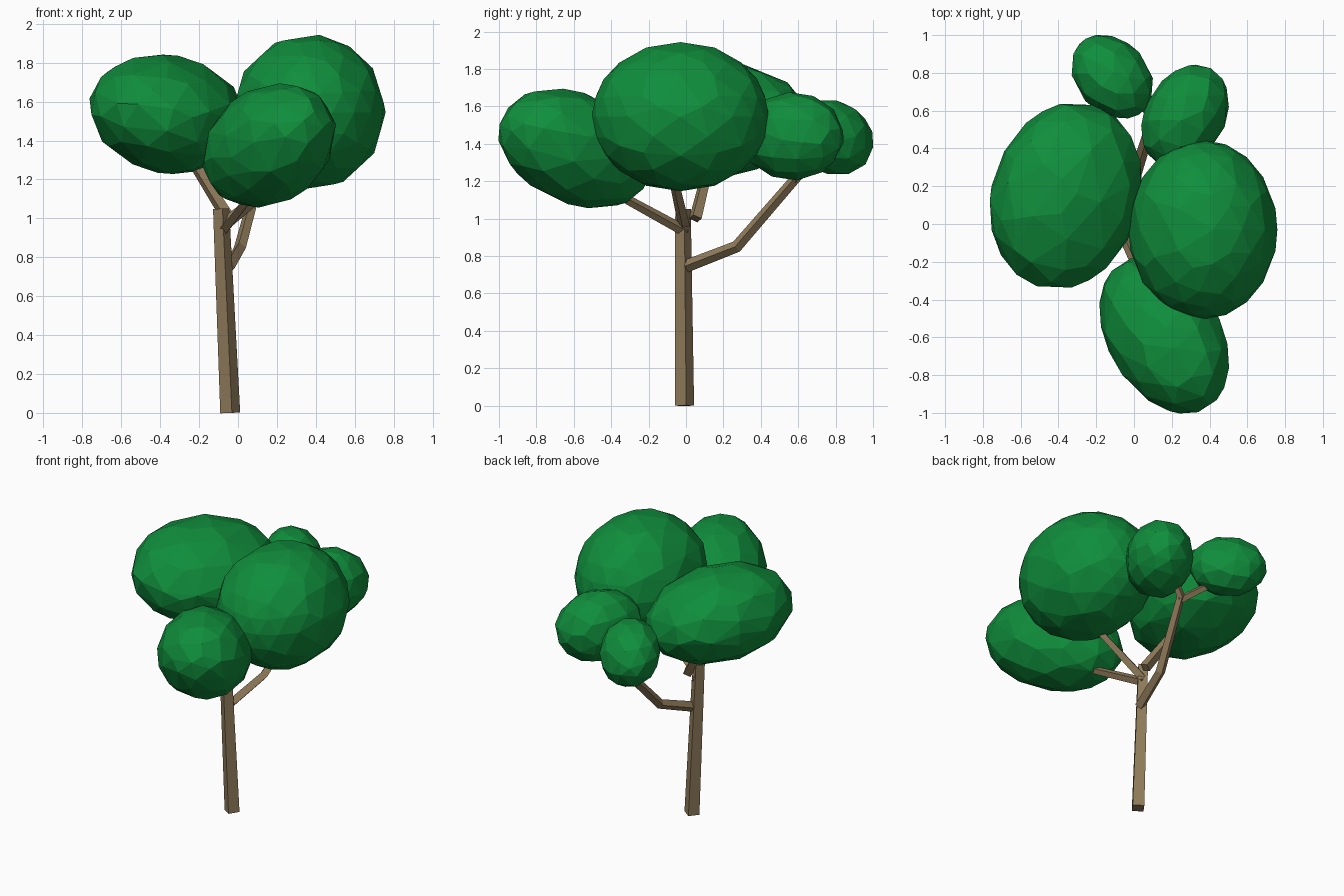
import bpy
import bmesh
from mathutils import Matrix

cube = bpy.data.objects.get("Cube")
if cube:
    bpy.data.objects.remove(cube, do_unlink=True)


def material(name, colour):
    mat = bpy.data.materials.new(name)
    mat.use_nodes = True
    mat.diffuse_color = colour
    mat.node_tree.nodes["Principled BSDF"].inputs["Base Color"].default_value = colour
    return mat


green = material("leaf green", (0.005, 0.27, 0.045, 1))
brown = material("bark brown", (0.28, 0.2, 0.105, 1))


def limb(name, *points):
    """Four-sided tapering limb; each point is x, y, z, radius."""
    curve = bpy.data.curves.new(name, "CURVE")
    curve.dimensions = "3D"
    curve.bevel_depth = 1
    curve.bevel_resolution = 0
    curve.use_fill_caps = True
    spline = curve.splines.new("POLY")
    spline.points.add(len(points) - 1)
    for knot, (x, y, z, radius) in zip(spline.points, points):
        knot.co = (x, y, z, 1)
        knot.radius = radius
    spline.use_smooth = False
    curve.materials.append(brown)
    obj = bpy.data.objects.new(name, curve)
    bpy.context.collection.objects.link(obj)
    bpy.ops.object.select_all(action="DESELECT")
    obj.select_set(True)
    bpy.context.view_layer.objects.active = obj
    bpy.ops.object.convert(target="MESH")


def crown(name, centre, radii, lean=(0, 0, 0), detail=0.5):
    """Faceted leaf ball; lean slants it in xy, xz and yz."""
    (rx, ry, rz), (xy, xz, yz) = radii, lean
    shape = Matrix(((rx, 0, 0), (xy, ry, 0), (xz, yz, rz))).to_4x4()
    bm = bmesh.new()
    bmesh.ops.create_icosphere(bm, subdivisions=3, radius=1.01, matrix=shape)
    mesh = bpy.data.meshes.new(name)
    bm.to_mesh(mesh)
    bm.free()
    mesh.materials.append(green)
    obj = bpy.data.objects.new(name, mesh)
    obj.location = centre
    bpy.context.collection.objects.link(obj)
    facets = obj.modifiers.new("facets", "DECIMATE")
    facets.ratio = detail


# Trunk and branches
limb("trunk", (-0.04, -0.008, 0, 0.052), (-0.087, -0.016, 1.05, 0.042))
limb("front_branch", (-0.08, 0, 0.93, 0.03), (0.1, -0.42, 1.16, 0.024))
limb("right_branch", (-0.08, -0.01, 0.96, 0.032), (0.3, -0.08, 1.27, 0.024))
limb("left_branch", (-0.05, 0.05, 1.0, 0.036), (-0.25, 0.13, 1.32, 0.028))
limb("back_branch", (-0.05, 0, 0.745, 0.034), (0.01, 0.27, 0.85, 0.032),
     (0.11, 0.59, 1.22, 0.028), (0.2, 0.62, 1.33, 0.02))
limb("back_fork", (0.11, 0.57, 1.2, 0.028), (-0.08, 0.74, 1.34, 0.02))

# Leaf crowns
crown("right_crown", (0.365, -0.03, 1.545), (0.39, 0.47, 0.395), detail=0.75)
crown("left_crown", (-0.36, 0.15, 1.535), (0.4, 0.486, 0.303), (0.065, -0.037, 0.005))
crown("front_crown", (0.16, -0.59, 1.375), (0.34, 0.386, 0.301), (-0.138, 0.062, -0.068))
crown("back_crown", (0.27, 0.57, 1.44), (0.23, 0.261, 0.23), (0.07, 0, 0), 0.4)
crown("small_back_crown", (-0.115, 0.78, 1.435), (0.215, 0.213, 0.198), (-0.056, 0, -0.028), 0.35)
